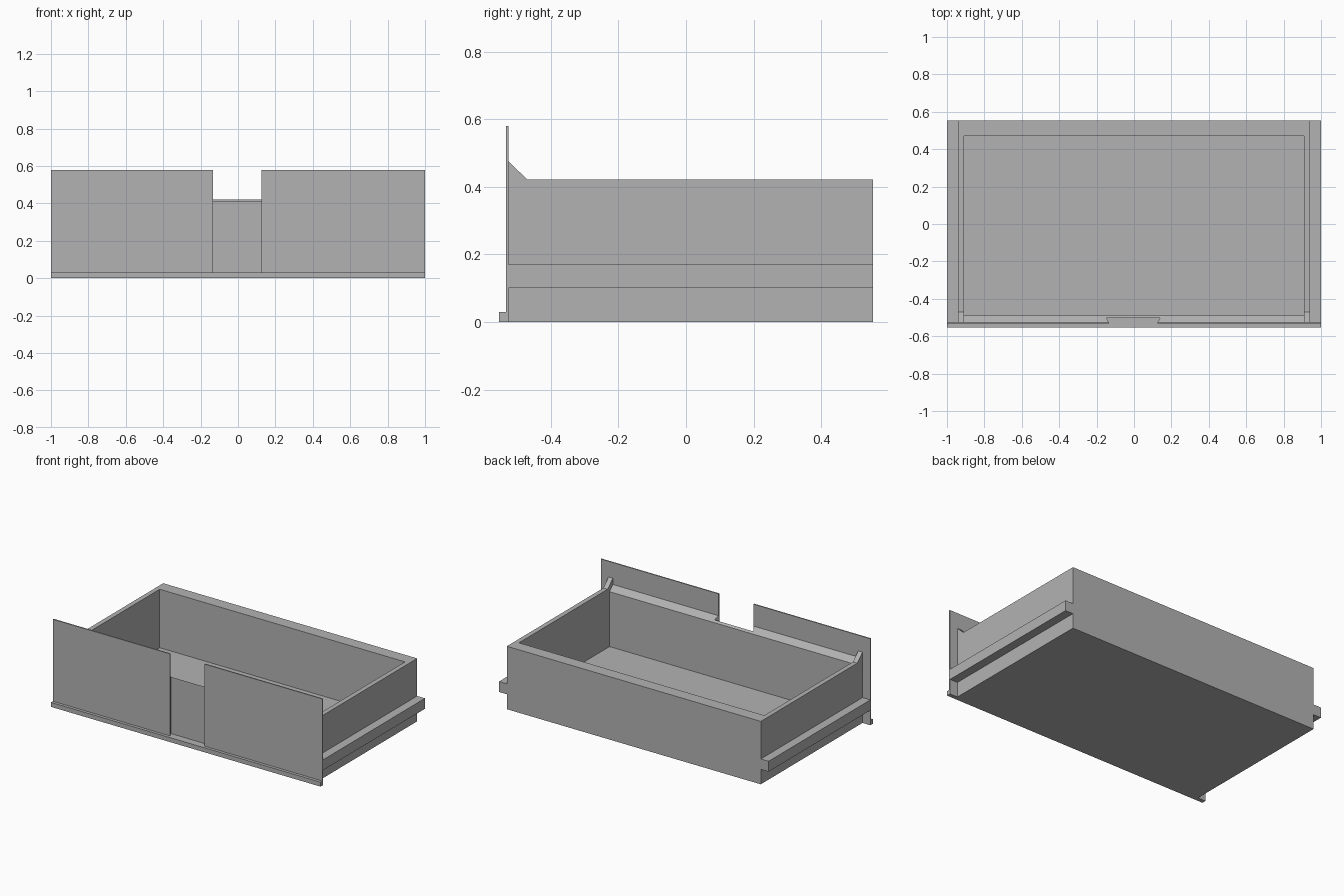
import bpy, bmesh

if "Cube" in bpy.data.objects:
    bpy.data.objects.remove(bpy.data.objects["Cube"])

grey = bpy.data.materials.new("plain_grey")
grey.diffuse_color = (0.45, 0.45, 0.45, 1)
grey.use_nodes = True
grey.node_tree.nodes["Principled BSDF"].inputs["Base Color"].default_value = grey.diffuse_color


def prism(name, outline, lo, hi, axis):
    """Extrude a 2D outline from lo to hi along axis 'x' (outline y,z) or 'z' (outline x,y)."""
    place = (lambda p, t: (t, p[0], p[1])) if axis == 'x' else (lambda p, t: (p[0], p[1], t))
    bm = bmesh.new()
    a = [bm.verts.new(place(p, lo)) for p in outline]
    b = [bm.verts.new(place(p, hi)) for p in outline]
    bm.faces.new(a)
    bm.faces.new(b)
    n = len(outline)
    for i in range(n):
        j = (i + 1) % n
        bm.faces.new((a[i], a[j], b[j], b[i]))
    bmesh.ops.recalc_face_normals(bm, faces=bm.faces)
    me = bpy.data.meshes.new(name)
    bm.to_mesh(me)
    bm.free()
    me.materials.append(grey)
    ob = bpy.data.objects.new(name, me)
    bpy.context.collection.objects.link(ob)
    return ob


def box(name, x0, x1, y0, y1, z0, z1):
    return prism(name, [(x0, y0), (x1, y0), (x1, y1), (x0, y1)], z0, z1, 'z')


FRONT, BACK, TOP = -0.525, 0.553, 0.422
OUT, INN = 0.942, 0.91          # side wall faces
IN_F, IN_B = -0.49, 0.47        # inner faces of front and back walls

# Tray floor and back wall
box("floor", -INN, INN, IN_F, IN_B, 0, 0.03)
box("back_wall", -INN, INN, IN_B, BACK, 0, TOP)

# Side walls rising to a ramp behind the front panel, each with a runner
side = [(FRONT, 0), (BACK, 0), (BACK, TOP), (-0.47, TOP), (FRONT, 0.475)]
for label, s in (("left", -1), ("right", 1)):
    prism(label + "_side_wall", side, s * INN, s * OUT, 'x')
    box(label + "_runner", *sorted((s * OUT, s * 1.0)), FRONT, BACK, 0.10, 0.17)

# Front wall with a sloping top and a dovetail finger recess
front = prism("front_wall", [(FRONT, 0), (IN_F, 0), (IN_F, 0.398), (FRONT, 0.433)],
              -INN, INN, 'x')
cutter = prism("recess_cutter", [(-0.147, -0.502), (0.139, -0.502),
                                 (0.121, -0.54), (-0.129, -0.54)], 0.03, 0.6, 'z')
cutter.hide_render = True
cutter.hide_viewport = True
mod = front.modifiers.new("recess", 'BOOLEAN')
mod.operation = 'DIFFERENCE'
mod.solver = 'EXACT'
mod.object = cutter

# Thin front panels either side of the gap, and the lip along the bottom
box("left_front_panel", -1, -0.133, -0.533, FRONT, 0.03, 0.58)
box("right_front_panel", 0.125, 1, -0.533, FRONT, 0.03, 0.58)
box("bottom_lip", -1, 1, -0.553, FRONT, 0, 0.03)
